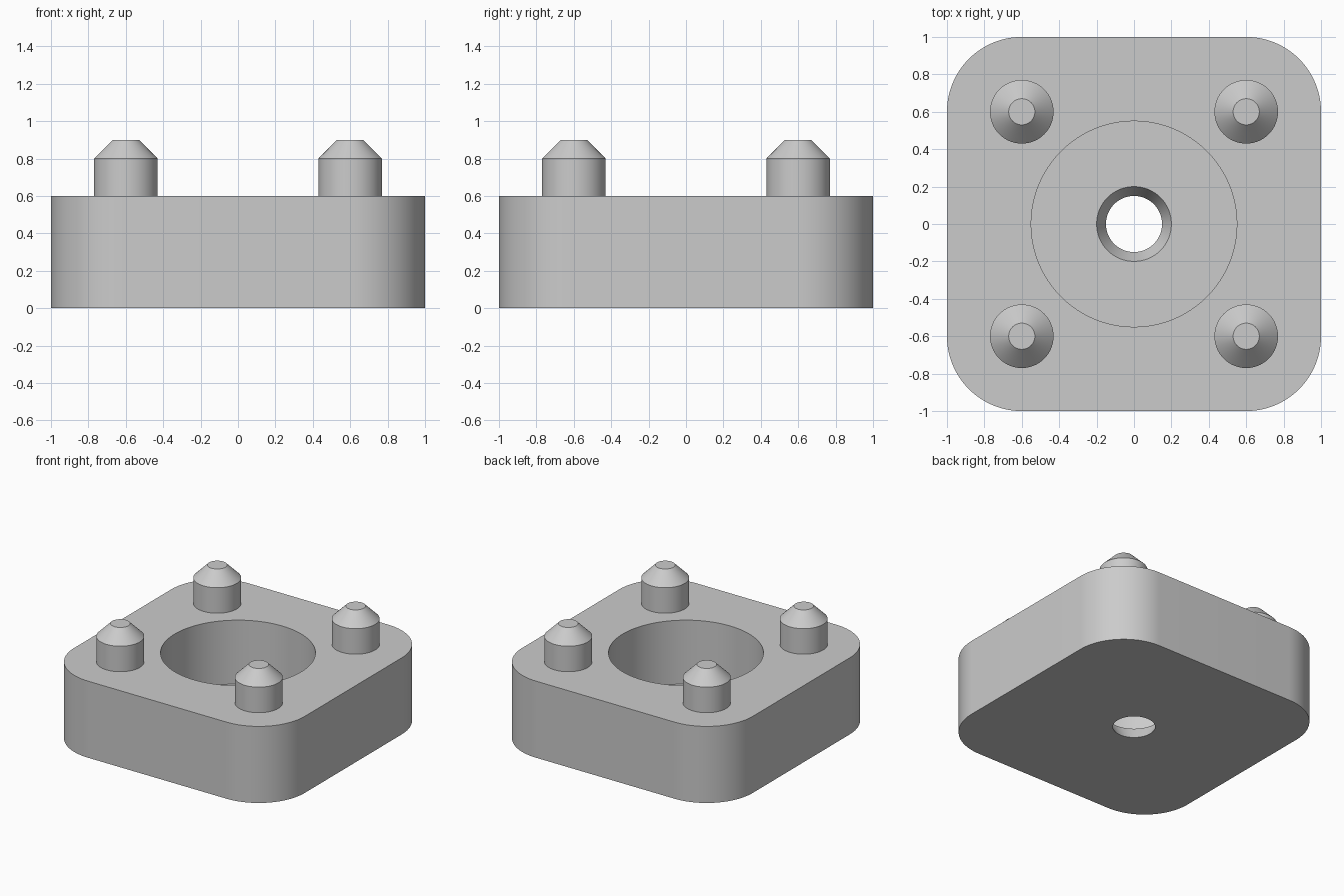
import bpy
import bmesh
import math

cube = bpy.data.objects.get("Cube")
if cube:
    bpy.data.objects.remove(cube, do_unlink=True)

SEGMENTS = 96

grey = bpy.data.materials.new("light_grey")
grey.use_nodes = True
COLOUR = (0.6, 0.6, 0.6, 1)
grey.diffuse_color = COLOUR
grey.node_tree.nodes["Principled BSDF"].inputs["Base Color"].default_value = COLOUR


def make_object(name, bm):
    bmesh.ops.recalc_face_normals(bm, faces=bm.faces)
    mesh = bpy.data.meshes.new(name)
    bm.to_mesh(mesh)
    bm.free()
    mesh.materials.append(grey)
    obj = bpy.data.objects.new(name, mesh)
    bpy.context.collection.objects.link(obj)
    return obj


def lathe(name, profile, cap_bottom=True):
    """Turn a (radius, height) profile around z, with flat end caps."""
    bm = bmesh.new()
    rings = []
    for r, z in profile:
        rings.append([bm.verts.new((r * math.cos(a), r * math.sin(a), z))
                      for a in (math.tau * i / SEGMENTS for i in range(SEGMENTS))])
    for low, high in zip(rings, rings[1:]):
        for i in range(SEGMENTS):
            j = (i + 1) % SEGMENTS
            bm.faces.new((low[i], low[j], high[j], high[i]))
    bm.faces.new(rings[-1])
    if cap_bottom:
        bm.faces.new(rings[0])
    return make_object(name, bm)


def select_only(obj):
    bpy.ops.object.select_all(action='DESELECT')
    obj.select_set(True)
    bpy.context.view_layer.objects.active = obj


def smooth(obj):
    select_only(obj)
    bpy.ops.object.shade_smooth_by_angle(angle=math.radians(20))


# Block with rounded vertical corners
bm = bmesh.new()
bmesh.ops.create_cube(bm, size=2)
for v in bm.verts:
    v.co.z = 0.6 if v.co.z > 0 else 0
uprights = [e for e in bm.edges if abs(e.verts[0].co.z - e.verts[1].co.z) > 0.1]
bmesh.ops.bevel(bm, geom=uprights, offset=0.4, segments=24, profile=0.5,
                affect='EDGES')
block = make_object("block", bm)

# Round pocket with a tapered hole through its floor
slope = 0.5
cutter = lathe("pocket_cutter", [(0.15 - 0.1 * slope, -0.1), (0.2, 0.1),
                                 (0.55, 0.1), (0.55, 0.8)])
cutter.hide_render = True
cut = block.modifiers.new("pocket", 'BOOLEAN')
cut.operation = 'DIFFERENCE'
cut.solver = 'EXACT'
cut.object = cutter
select_only(block)
bpy.ops.object.modifier_apply(modifier=cut.name)
bpy.data.objects.remove(cutter, do_unlink=True)
smooth(block)

# Four chamfered locating pegs
for side, x in (("right", -0.6), ("left", 0.6)):
    for end, y in (("front", -0.6), ("back", 0.6)):
        peg = lathe(f"peg_{end}_{side}",
                    [(0.17, 0.6), (0.17, 0.8), (0.07, 0.9)], cap_bottom=False)
        peg.location = (x, y, 0)
        smooth(peg)
